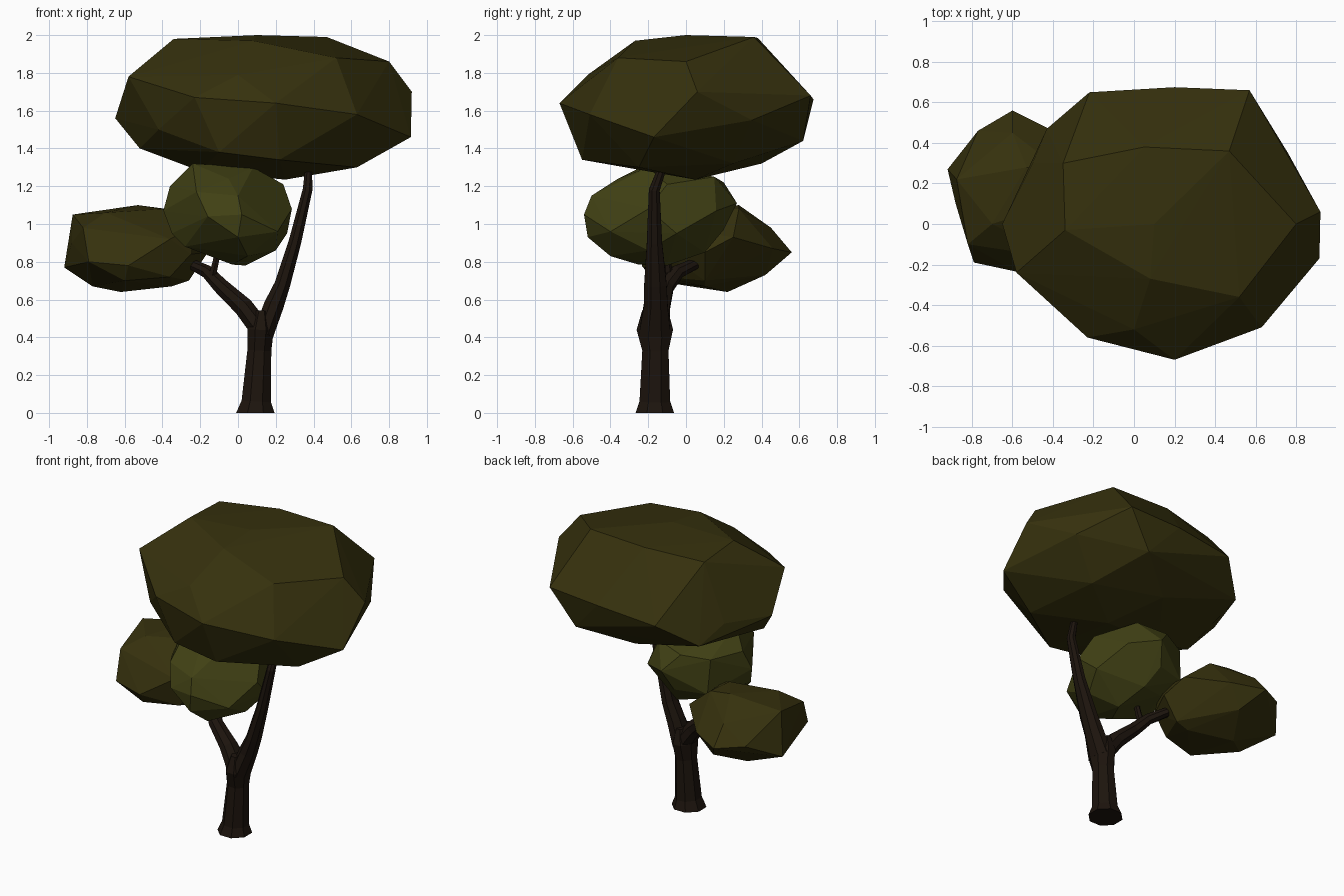
import bpy, bmesh, math
from mathutils import Vector


def material(name, color):
    m = bpy.data.materials.new(name)
    m.diffuse_color = (*color, 1)
    return m


BARK = material("bark", (0.012, 0.007, 0.004))
LEAF = material("leaf_dark", (0.036, 0.030, 0.004))
LEAF_LIGHT = material("leaf_light", (0.052, 0.052, 0.007))


def finish(bm, name, mat):
    bmesh.ops.recalc_face_normals(bm, faces=bm.faces)
    me = bpy.data.meshes.new(name)
    bm.to_mesh(me)
    bm.free()
    me.materials.append(mat)
    ob = bpy.data.objects.new(name, me)
    bpy.context.collection.objects.link(ob)
    return ob


def limb(name, path, sides=8, grow=1.07):
    """Tapered tube through (x, y, z, radius across, radius deep)."""
    bm = bmesh.new()
    pts = [Vector(p[:3]) for p in path]
    rings = []
    for i, p in enumerate(path):
        d = (pts[min(i + 1, len(pts) - 1)] - pts[max(i - 1, 0)]).normalized()
        if i == 0 and p[2] == 0:
            d = Vector((0, 0, 1))
        u = Vector((0, 1, 0)).cross(d).normalized()
        v = d.cross(u)
        ring = []
        for k in range(sides):
            a = 2 * math.pi * (k + 0.5) / sides
            ring.append(bm.verts.new(pts[i] + u * p[3] * math.cos(a) * grow
                                     + v * p[4] * math.sin(a) * grow))
        rings.append(ring)
    for a, b in zip(rings, rings[1:]):
        for k in range(sides):
            n = (k + 1) % sides
            bm.faces.new((a[k], a[n], b[n], b[k]))
    bm.faces.new(rings[0])
    bm.faces.new(rings[-1])
    return finish(bm, name, BARK)


def foliage(name, points, mat):
    """Faceted clump: convex hull of its corner points."""
    bm = bmesh.new()
    for p in points:
        bm.verts.new(p)
    bmesh.ops.convex_hull(bm, input=bm.verts[:])
    loose = [v for v in bm.verts if not v.link_faces]
    bmesh.ops.delete(bm, geom=loose, context='VERTS')
    return finish(bm, name, mat)


# Trunk with flared foot and swelling at the fork
limb("trunk", [(0.092, -0.165, 0, 0.103, 0.103), (0.097, -0.165, 0.06, 0.079, 0.082),
               (0.113, -0.162, 0.33, 0.064, 0.07), (0.12, -0.165, 0.44, 0.07, 0.097),
               (0.125, -0.163, 0.54, 0.035, 0.07)])

# Branches
limb("right_branch", [(0.135, -0.165, 0.42, 0.055, 0.085), (0.19, -0.16, 0.57, 0.053, 0.064),
                      (0.235, -0.162, 0.68, 0.042, 0.06), (0.3, -0.167, 0.9, 0.034, 0.041),
                      (0.368, -0.168, 1.18, 0.026, 0.029), (0.373, -0.135, 1.27, 0.02, 0.024),
                      (0.375, -0.11, 1.36, 0.018, 0.018)])
limb("left_branch", [(0.12, -0.165, 0.44, 0.055, 0.085), (0.03, -0.145, 0.56, 0.052, 0.06),
                     (-0.09, -0.11, 0.67, 0.042, 0.046), (-0.16, -0.05, 0.745, 0.034, 0.04),
                     (-0.24, 0.04, 0.785, 0.028, 0.032), (-0.32, 0.09, 0.82, 0.02, 0.02)])
limb("twig", [(-0.14, -0.09, 0.71, 0.022, 0.025), (-0.12, -0.1, 0.79, 0.018, 0.02),
              (-0.09, -0.11, 0.93, 0.015, 0.015)], 6)

# Large top canopy
foliage("top_canopy", [
    (0.2, -0.67, 1.64), (-0.23, -0.56, 1.67), (-0.58, -0.24, 1.78), (-0.65, 0, 1.56),
    (0.92, 0.06, 1.7), (0.915, -0.17, 1.46), (0.63, -0.51, 1.58), (0.57, 0.66, 1.68),
    (0.2, 0.675, 1.66), (-0.22, 0.65, 1.62), (0.76, 0.35, 1.55), (-0.5, 0.3, 1.58),
    (-0.34, -0.03, 1.98), (-0.35, 0.3, 1.96), (0.08, -0.27, 1.97), (0.52, -0.36, 1.88),
    (0.47, 0.36, 1.99), (0.1, 0, 2.0), (0.05, 0.38, 1.985), (0.8, 0, 1.86),
    (0, -0.52, 1.79), (0.4, 0.62, 1.44), (-0.43, 0.47, 1.47), (0.1, 0.4, 1.32),
    (0.63, -0.25, 1.3), (0.25, 0.05, 1.235), (-0.2, 0, 1.28), (-0.52, -0.1, 1.4),
    (0.22, -0.55, 1.34), (-0.1, -0.54, 1.38), (0.55, 0.25, 1.32), (-0.42, -0.35, 1.5),
], LEAF)

# Middle clump
foliage("middle_clump", [
    (-0.24, -0.2, 1.32), (-0.36, -0.1, 1.2), (-0.395, -0.15, 1.07), (-0.35, -0.2, 0.95),
    (-0.28, -0.25, 0.88), (-0.03, -0.25, 0.785), (0.04, -0.1, 0.78), (0.2, -0.2, 0.86),
    (0.26, -0.05, 0.95), (0.285, -0.2, 1.08), (0.24, -0.1, 1.21), (0.08, -0.2, 1.3),
    (-0.16, -0.5, 1.04), (0.02, -0.54, 1.05), (0, -0.5, 1.15), (-0.05, -0.36, 1.24),
    (0, -0.52, 0.93), (0.05, -0.4, 0.83), (-0.22, -0.42, 1.17), (0.21, -0.4, 0.96),
    (0, 0.27, 1.11), (-0.1, 0.2, 1.22), (0.1, 0.15, 1.25), (-0.05, 0.2, 0.97),
    (0, 0.1, 0.85), (-0.26, 0.14, 0.97), (0.18, 0.16, 1.07), (-0.27, 0.12, 1.2),
    (-0.18, 0.04, 0.88),
], LEAF_LIGHT)

# Left clump
foliage("left_clump", [
    (-0.92, 0.27, 0.77), (-0.88, 0.1, 0.9), (-0.875, 0.22, 1.05), (-0.7, 0, 1.06),
    (-0.53, 0.28, 1.1), (-0.4, 0.1, 1.08), (-0.16, 0.1, 0.85), (-0.2, 0.25, 0.93),
    (-0.35, 0.1, 0.67), (-0.62, 0.22, 0.64), (-0.77, 0.1, 0.67), (-0.6, 0.56, 0.85),
    (-0.77, 0.46, 0.87), (-0.6, 0.45, 0.98), (-0.5, 0.42, 0.73), (-0.4, 0.46, 0.87),
    (-0.79, -0.19, 0.8), (-0.58, -0.235, 0.78), (-0.36, -0.17, 0.92), (-0.6, -0.17, 0.7),
    (-0.82, -0.1, 0.98), (-0.36, -0.12, 0.72), (-0.25, -0.05, 0.98), (-0.38, 0.28, 1.08),
    (-0.25, -0.1, 0.84), (-0.26, 0.1, 0.7),
], LEAF)
